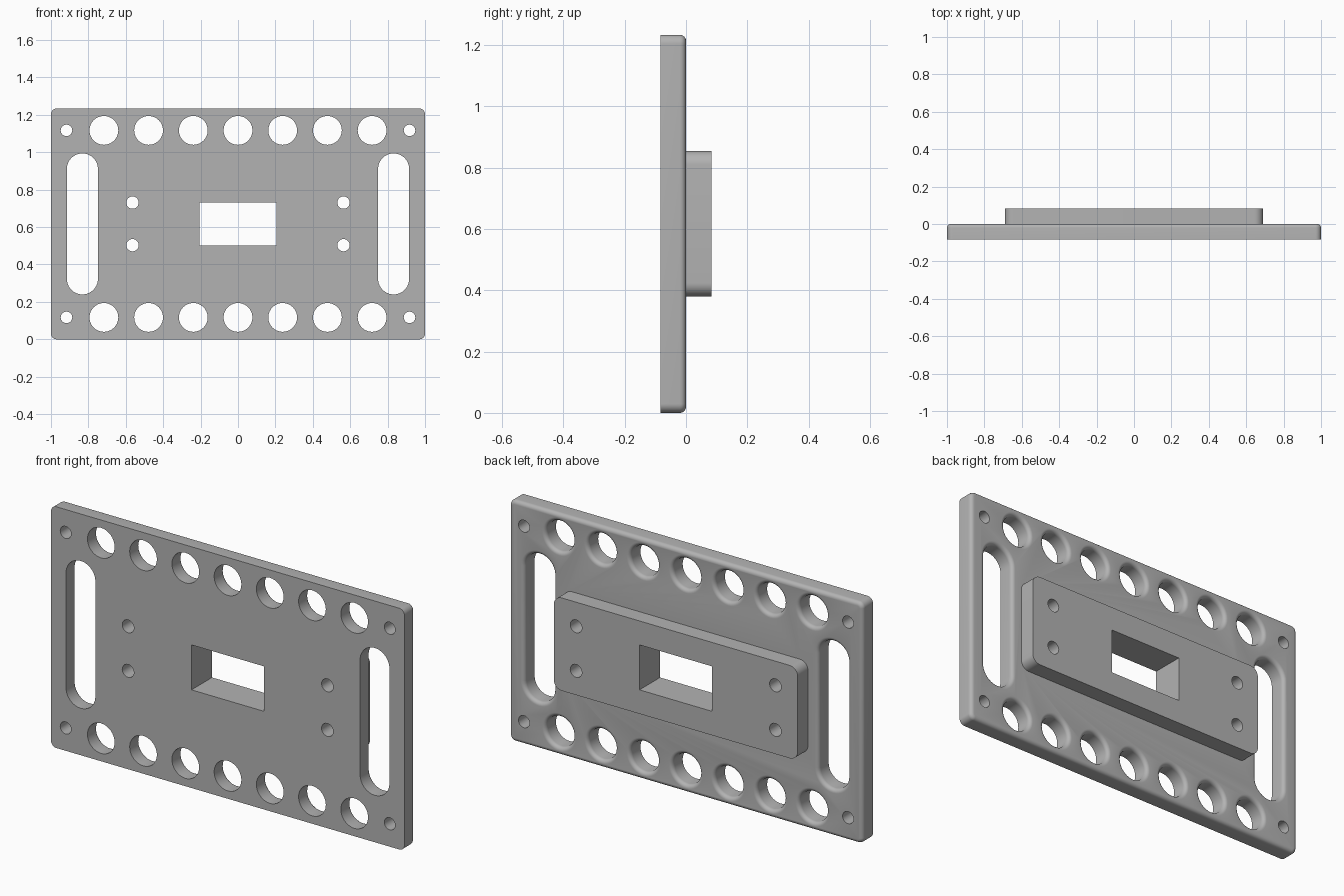
import bpy, bmesh
from math import sin, cos, pi, radians

if "Cube" in bpy.data.objects:
    bpy.data.objects.remove(bpy.data.objects["Cube"])

THICK = 0.083      # depth of plate and of raised pad
MID = 0.617        # height of the plate centre
FILLET = 0.02      # rounded back edges
STEPS = 6

grey = bpy.data.materials.new("grey metal")
grey.use_nodes = True
GREY = (0.45, 0.45, 0.45, 1)
grey.diffuse_color = GREY
grey.node_tree.nodes["Principled BSDF"].inputs["Base Color"].default_value = GREY


def outline(bm, x, z, hw, hh, r, y, seg):
    """Ring of vertices: a rectangle with rounded corners."""
    ring = []
    for q, (sx, sz) in enumerate([(1, 1), (-1, 1), (-1, -1), (1, -1)]):
        if r == 0:
            ring.append(bm.verts.new((x + sx * hw, y, z + sz * hh)))
            continue
        for i in range(seg + 1):
            # full circles and slots share their end points
            if i == seg and ((q % 2 == 0 and hw - r < 1e-6) or (q % 2 and hh - r < 1e-6)):
                continue
            a = (q + i / seg) * pi / 2
            ring.append(bm.verts.new((x + sx * (hw - r) + r * cos(a), y,
                                      z + sz * (hh - r) + r * sin(a))))
    return ring


def loft(bm, x, dz, hw, hh, r, levels, seg=10):
    """Solid through (depth, outward offset) levels."""
    rings = [outline(bm, x, MID + dz, hw + o, hh + o, r + o if r else 0, y, seg)
             for y, o in levels]
    for a, b in zip(rings, rings[1:]):
        for i in range(len(a)):
            j = (i + 1) % len(a)
            bm.faces.new((a[i], a[j], b[j], b[i]))
    bm.faces.new(rings[0])
    bm.faces.new(rings[-1])


def finish(name, bm, helper=False):
    bmesh.ops.recalc_face_normals(bm, faces=bm.faces[:])
    mesh = bpy.data.meshes.new(name)
    bm.to_mesh(mesh)
    bm.free()
    mesh.materials.append(grey)
    obj = bpy.data.objects.new(name, mesh)
    bpy.context.collection.objects.link(obj)
    obj.hide_render = helper
    return obj


def fillet(direction):
    """Quarter-round levels ending on the back face at y = 0."""
    angles = [i / STEPS * pi / 2 for i in range(STEPS + 1)]
    return [(FILLET * (sin(a) - 1), direction * FILLET * (1 - cos(a))) for a in angles]


# Base plate with a rounded back rim
bm = bmesh.new()
loft(bm, 0, 0, 1, MID, 0.03, [(-THICK, 0)] + fillet(-1))
plate = finish("mounting_plate", bm)

# Raised pad on the back
bm = bmesh.new()
loft(bm, 0, 0, 0.69, 0.2375, 0.045, [(-THICK / 2, 0), (THICK, 0)])
pad = finish("raised_pad", bm, True)

# Openings: flared ones are rounded on the back, straight ones are plain
straight = [(-0.2, 0), (0.2, 0)]
flared = [(-0.2, 0)] + fillet(1) + [(0.05, FILLET)]
bm = bmesh.new()
loft(bm, 0, 0, 0.205, 0.115, 0, straight)                        # window
for side in (-1, 1):
    loft(bm, side * 0.832, 0, 0.083, 0.377, 0.083, flared)       # slot
    for up in (-1, 1):
        loft(bm, side * 0.917, up * 0.5, 0.031, 0.031, 0.031, straight, 6)
        loft(bm, side * 0.564, up * 0.114, 0.033, 0.033, 0.033, straight, 6)
    for i in range(7):                                           # hole row
        loft(bm, (i - 3) * 0.239, side * 0.5, 0.077, 0.077, 0.077, flared)
openings = finish("opening_cutters", bm, True)

# Join the pad, then cut the openings
for cutter, operation in ((pad, "UNION"), (openings, "DIFFERENCE")):
    mod = plate.modifiers.new(cutter.name, "BOOLEAN")
    mod.object = cutter
    mod.operation = operation
    mod.solver = "EXACT"
    bpy.ops.object.select_all(action="DESELECT")
    plate.select_set(True)
    bpy.context.view_layer.objects.active = plate
    bpy.ops.object.modifier_apply(modifier=mod.name)
    bpy.data.objects.remove(cutter)

bpy.ops.object.shade_smooth_by_angle(angle=radians(30))
